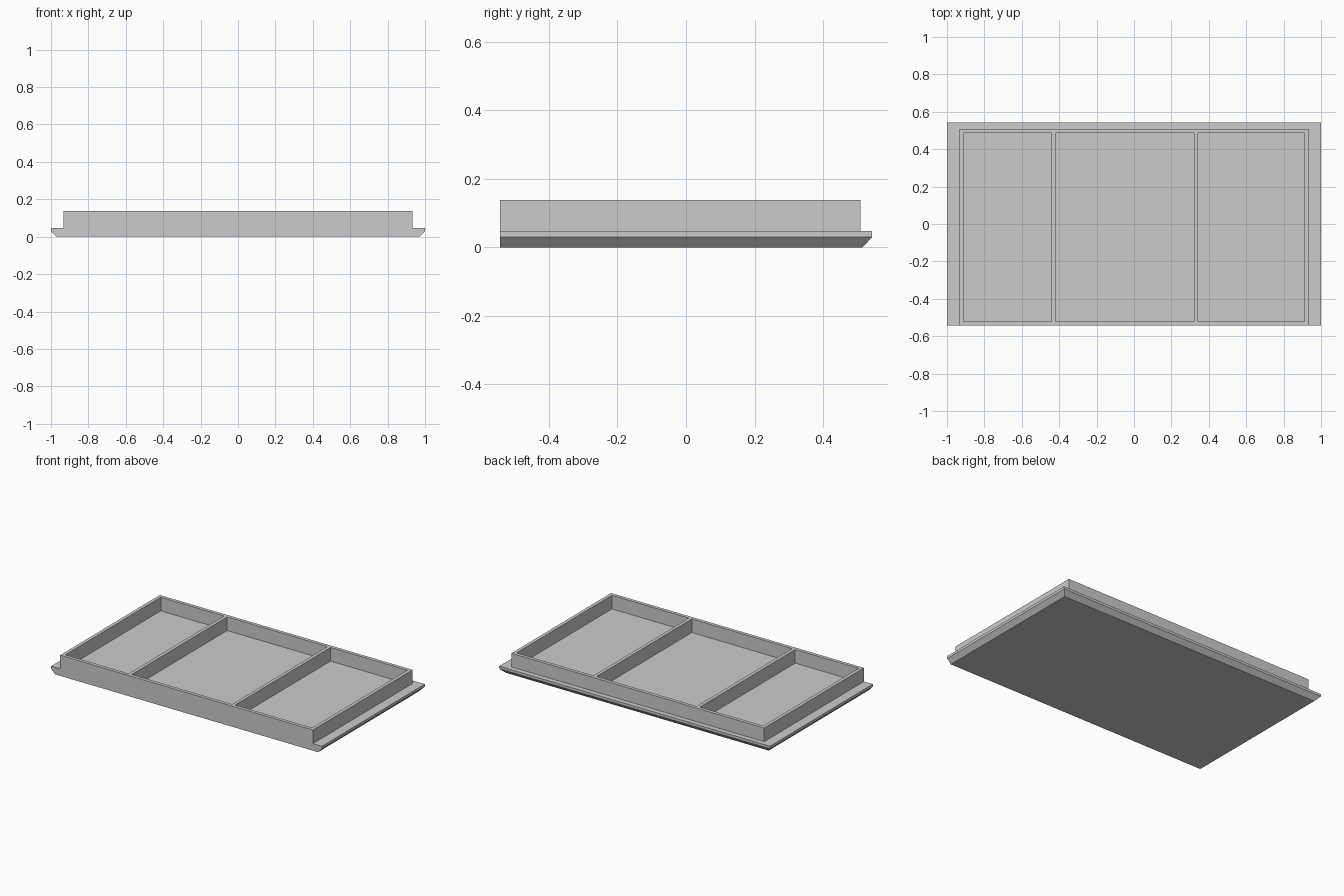
import bpy, bmesh, math

cube = bpy.data.objects.get("Cube")
if cube:
    bpy.data.objects.remove(cube, do_unlink=True)

grey = bpy.data.materials.new("plain grey")
grey.use_nodes = True
colour = (0.6, 0.6, 0.6, 1)
grey.diffuse_color = colour
grey.node_tree.nodes["Principled BSDF"].inputs["Base Color"].default_value = colour

FRONT, BACK = -0.543, 0.543
PLATE_TOP, WALL_TOP = 0.047, 0.138


def finish(bm, name):
    """Merge flat areas, fix normals and add the object to the scene."""
    bmesh.ops.recalc_face_normals(bm, faces=bm.faces[:])
    bmesh.ops.dissolve_limit(bm, angle_limit=math.radians(1),
                             verts=bm.verts[:], edges=bm.edges[:])
    mesh = bpy.data.meshes.new(name)
    bm.to_mesh(mesh)
    bm.free()
    mesh.materials.append(grey)
    obj = bpy.data.objects.new(name, mesh)
    bpy.context.collection.objects.link(obj)


# Base plate: lower edge chamfered on the sides and back, flush at the front
bm = bmesh.new()
rings = []
for inset, z in ((0.028, 0), (0, 0.03), (0, PLATE_TOP)):
    x, y = 1 - inset, BACK - inset
    rings.append([bm.verts.new(p) for p in
                  ((-x, FRONT, z), (x, FRONT, z), (x, y, z), (-x, y, z))])
bm.faces.new(rings[0])
bm.faces.new(rings[-1])
for low, high in zip(rings, rings[1:]):
    for i in range(4):
        j = (i + 1) % 4
        bm.faces.new((low[i], low[j], high[j], high[i]))
finish(bm, "base_plate")

# Tray walls: a grid whose odd cells are open compartments, raised from the plate
xs = (-0.934, -0.911, -0.443, -0.42, 0.321, 0.343, 0.911, 0.934)
ys = (FRONT, -0.52, 0.486, 0.509)
bm = bmesh.new()
grid = [[bm.verts.new((x, y, PLATE_TOP)) for y in ys] for x in xs]
for i in range(len(xs) - 1):
    for j in range(len(ys) - 1):
        if i % 2 == 0 or j % 2 == 0:
            bm.faces.new((grid[i][j], grid[i + 1][j],
                          grid[i + 1][j + 1], grid[i][j + 1]))
raised = bmesh.ops.extrude_face_region(bm, geom=bm.faces[:], use_keep_orig=True)
bmesh.ops.translate(bm, vec=(0, 0, WALL_TOP - PLATE_TOP),
                    verts=[v for v in raised["geom"] if isinstance(v, bmesh.types.BMVert)])
finish(bm, "compartment_walls")
